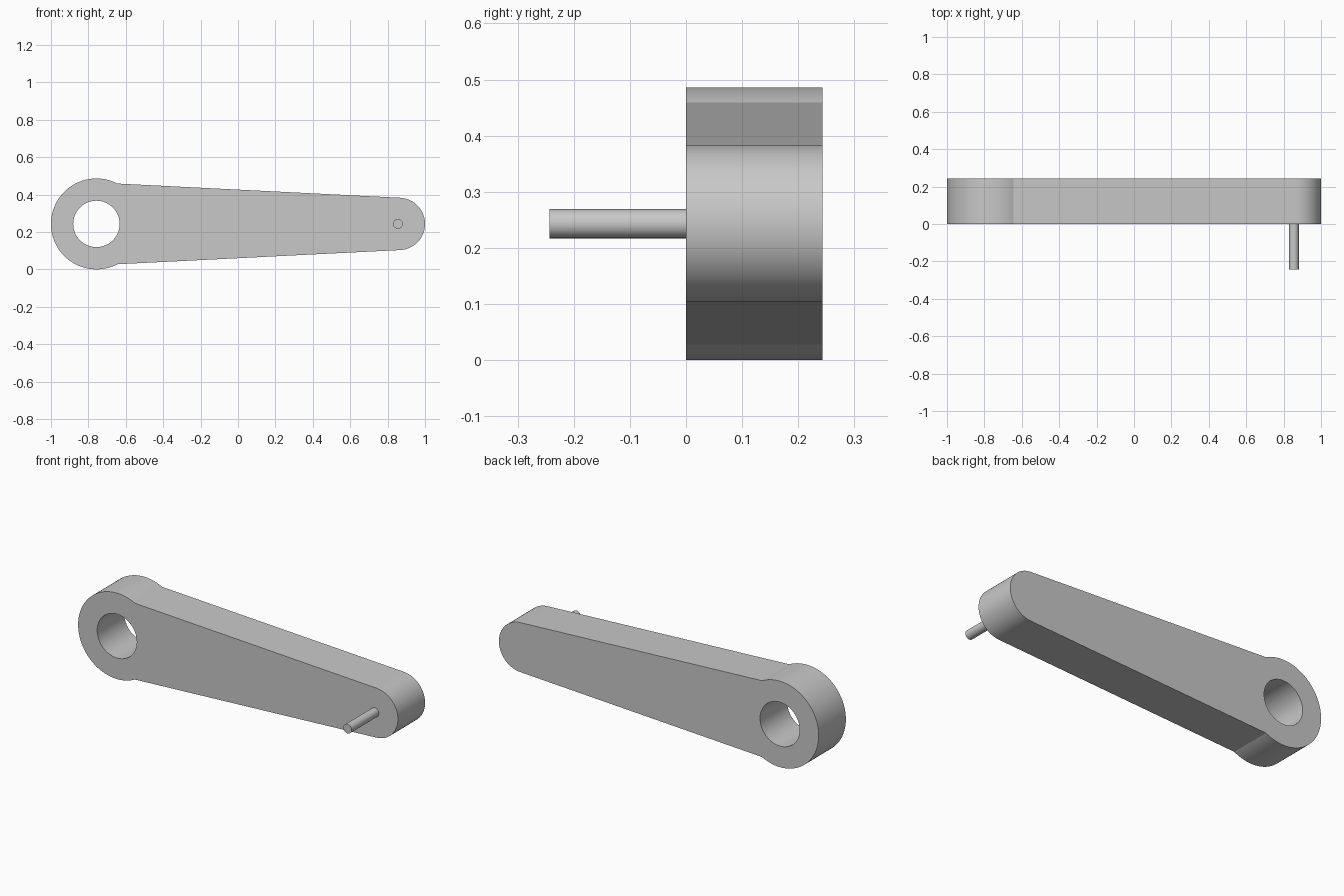
import bpy
import bmesh
from math import atan, acos, asin, cos, sin, pi, radians
from mathutils import Vector

cube = bpy.data.objects.get("Cube")
if cube:
    bpy.data.objects.remove(cube)

grey = bpy.data.materials.new("light grey")
grey.use_nodes = True
grey.diffuse_color = (0.58, 0.58, 0.58, 1)
grey.node_tree.nodes["Principled BSDF"].inputs["Base Color"].default_value = grey.diffuse_color

MID_Z = 0.243
HUB_X, HUB_R, BORE_R = -0.757, 0.243, 0.124
TIP_X, TIP_R = 0.86, 0.14
PIN_X, PIN_R = 0.855, 0.026
DEPTH = 0.243


def arc(x, radius, start, end, steps):
    """Points on an arc in the front plane, both ends included."""
    angles = [start + (end - start) * i / steps for i in range(steps + 1)]
    return [Vector((x + radius * cos(a), 0, MID_Z + radius * sin(a))) for a in angles]


def extruded(name, loops, y_start, y_end):
    """Fill outline loops (holes allowed) and extrude them along y."""
    bm = bmesh.new()
    for loop in loops:
        verts = [bm.verts.new((p.x, y_start, p.z)) for p in loop]
        for a, b in zip(verts, verts[1:] + verts[:1]):
            bm.edges.new((a, b))
    bmesh.ops.triangle_fill(bm, edges=bm.edges[:], use_beauty=True, use_dissolve=False)
    result = bmesh.ops.extrude_face_region(bm, geom=bm.faces[:], use_keep_orig=True)
    moved = [g for g in result["geom"] if isinstance(g, bmesh.types.BMVert)]
    bmesh.ops.translate(bm, verts=moved, vec=(0, y_end - y_start, 0))
    bmesh.ops.recalc_face_normals(bm, faces=bm.faces[:])
    mesh = bpy.data.meshes.new(name)
    bm.to_mesh(mesh)
    bm.free()
    mesh.materials.append(grey)
    obj = bpy.data.objects.new(name, mesh)
    bpy.context.collection.objects.link(obj)
    bpy.ops.object.select_all(action="DESELECT")
    obj.select_set(True)
    bpy.context.view_layer.objects.active = obj
    bpy.ops.object.shade_smooth_by_angle(angle=radians(20))
    return obj


# Crank arm: round hub with a bore, tapering to a rounded tip
taper = atan(0.0485)
joint = acos(0.112 / HUB_R)
hub = arc(HUB_X, HUB_R, joint, 2 * pi - joint, 72)
tip = arc(TIP_X, TIP_R, taper - pi / 2, pi / 2 - taper, 48)
bore = arc(HUB_X, BORE_R, 0, 2 * pi, 64)[:-1]
extruded("crank_arm", [hub + tip, bore], 0, DEPTH)

# Handle pin on the front of the tip
pin = arc(PIN_X, PIN_R, 0, 2 * pi, 32)[:-1]
extruded("handle_pin", [pin], -DEPTH, 0.002)
